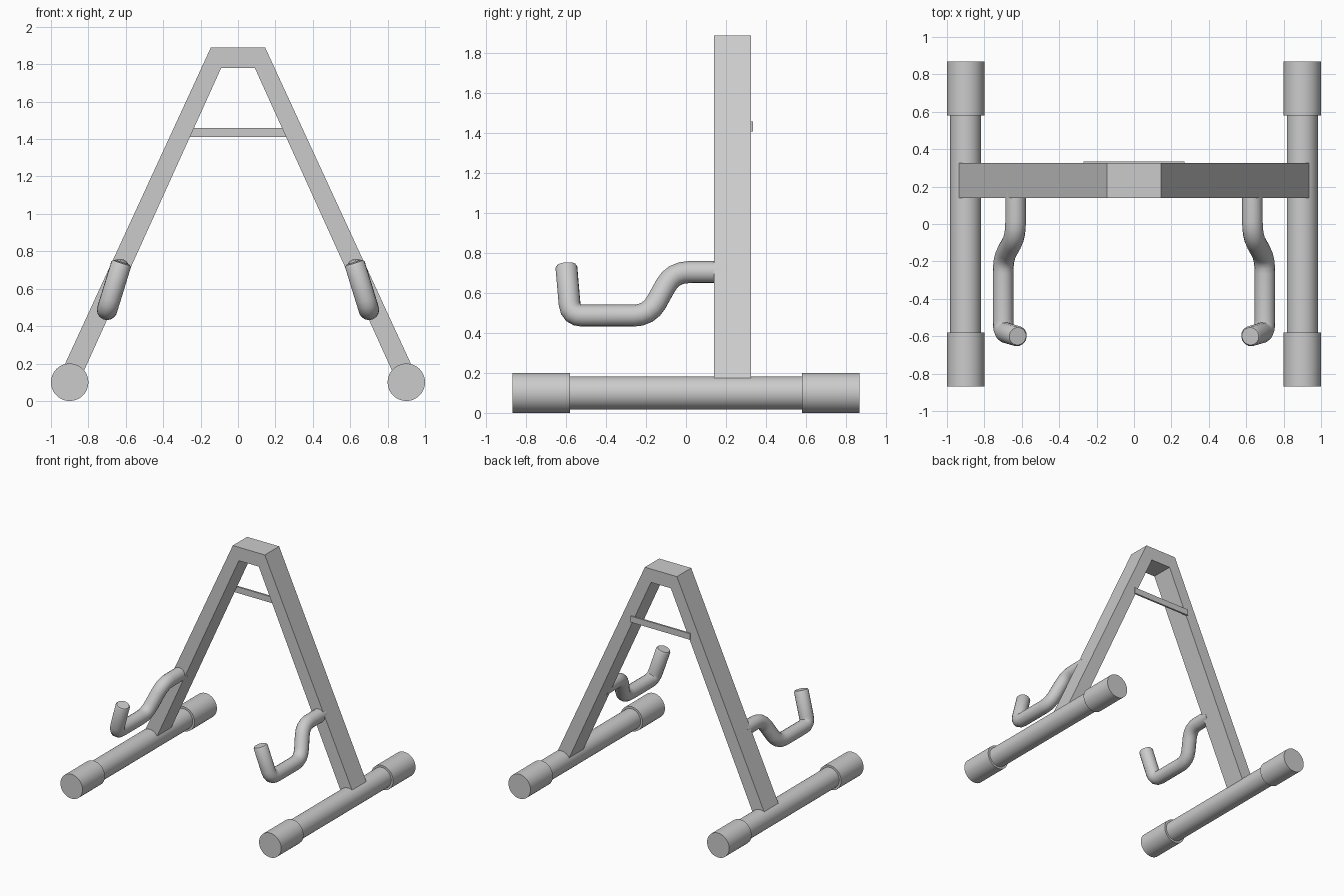
import bpy, bmesh, math
from mathutils import Vector

if "Cube" in bpy.data.objects:
    bpy.data.objects.remove(bpy.data.objects["Cube"])


def smooth(obj):
    bpy.ops.object.select_all(action='DESELECT')
    obj.select_set(True)
    bpy.context.view_layer.objects.active = obj
    bpy.ops.object.shade_smooth_by_angle(angle=math.radians(35))


def tube_y(name, x, z, r, y0, y1):
    bpy.ops.mesh.primitive_cylinder_add(
        vertices=48, radius=r, depth=y1 - y0,
        location=(x, (y0 + y1) / 2, z), rotation=(math.pi / 2, 0, 0))
    obj = bpy.context.object
    obj.name = name
    smooth(obj)
    return obj


def fillet(corners, cuts, steps=4):
    """Round each inner corner of a path with a short quadratic arc."""
    path = [corners[0]]
    for a, b, c, cut in zip(corners, corners[1:], corners[2:], cuts):
        p = b + (a - b).normalized() * cut
        q = b + (c - b).normalized() * cut
        for i in range(steps + 1):
            t = i / steps
            path.append(p * (1 - t) ** 2 + b * 2 * t * (1 - t) + q * t * t)
    path.append(corners[-1])
    return path


def support_arm(name, side):
    corners = [Vector((side * x, y, z)) for x, y, z in (
        (0.633, 0.18, 0.705), (0.633, -0.065, 0.705), (0.70, -0.185, 0.487),
        (0.70, -0.578, 0.487), (0.622, -0.60, 0.74))]
    path = fillet(corners, (0.08, 0.08, 0.06))
    # slightly chamfered tip
    path.insert(-1, path[-1] + (path[-2] - path[-1]).normalized() * 0.012)
    curve = bpy.data.curves.new(name, 'CURVE')
    curve.dimensions = '3D'
    curve.bevel_depth = 0.055
    curve.bevel_resolution = 6
    curve.use_fill_caps = True
    spline = curve.splines.new('POLY')
    spline.points.add(len(path) - 1)
    for pt, co in zip(spline.points, path):
        pt.co = (*co, 1)
    spline.points[-1].radius = 0.86
    obj = bpy.data.objects.new(name, curve)
    bpy.context.collection.objects.link(obj)
    bpy.ops.object.select_all(action='DESELECT')
    obj.select_set(True)
    bpy.context.view_layer.objects.active = obj
    bpy.ops.object.convert(target='MESH')
    smooth(bpy.context.object)


# A-shaped frame: half profile mirrored, then extruded in depth
outer = [(0.94, 0.165), (0.145, 1.89)]
inner = [(0.09, 1.78), (0.84, 0.125)]
right = outer + inner
bm = bmesh.new()
rv = [bm.verts.new((x, 0.14, z)) for x, z in right]
lv = [bm.verts.new((-x, 0.14, z)) for x, z in right]
faces = [bm.faces.new(rv), bm.faces.new(lv[::-1]),
         bm.faces.new((rv[1], lv[1], lv[2], rv[2]))]
ext = bmesh.ops.extrude_face_region(bm, geom=faces, use_keep_orig=True)
for v in ext['geom']:
    if isinstance(v, bmesh.types.BMVert):
        v.co.y = 0.325
bmesh.ops.recalc_face_normals(bm, faces=bm.faces)
mesh = bpy.data.meshes.new("a_frame")
bm.to_mesh(mesh)
bm.free()
bpy.context.collection.objects.link(bpy.data.objects.new("a_frame", mesh))

# Thin bar across the back
bpy.ops.mesh.primitive_cube_add(size=1, location=(0, 0.3275, 1.435))
bar = bpy.context.object
bar.name = "cross_bar"
bar.scale = (0.54, 0.015, 0.05)

# Feet, rubber end caps and support arms on both sides
for side, label in ((-1, "left"), (1, "right")):
    tube_y(f"{label}_foot_tube", side * 0.9, 0.1, 0.083, -0.86, 0.86)
    tube_y(f"{label}_front_foot_cap", side * 0.9, 0.1, 0.1, -0.87, -0.58)
    tube_y(f"{label}_rear_foot_cap", side * 0.9, 0.1, 0.1, 0.58, 0.87)
    support_arm(f"{label}_support_arm", side)
